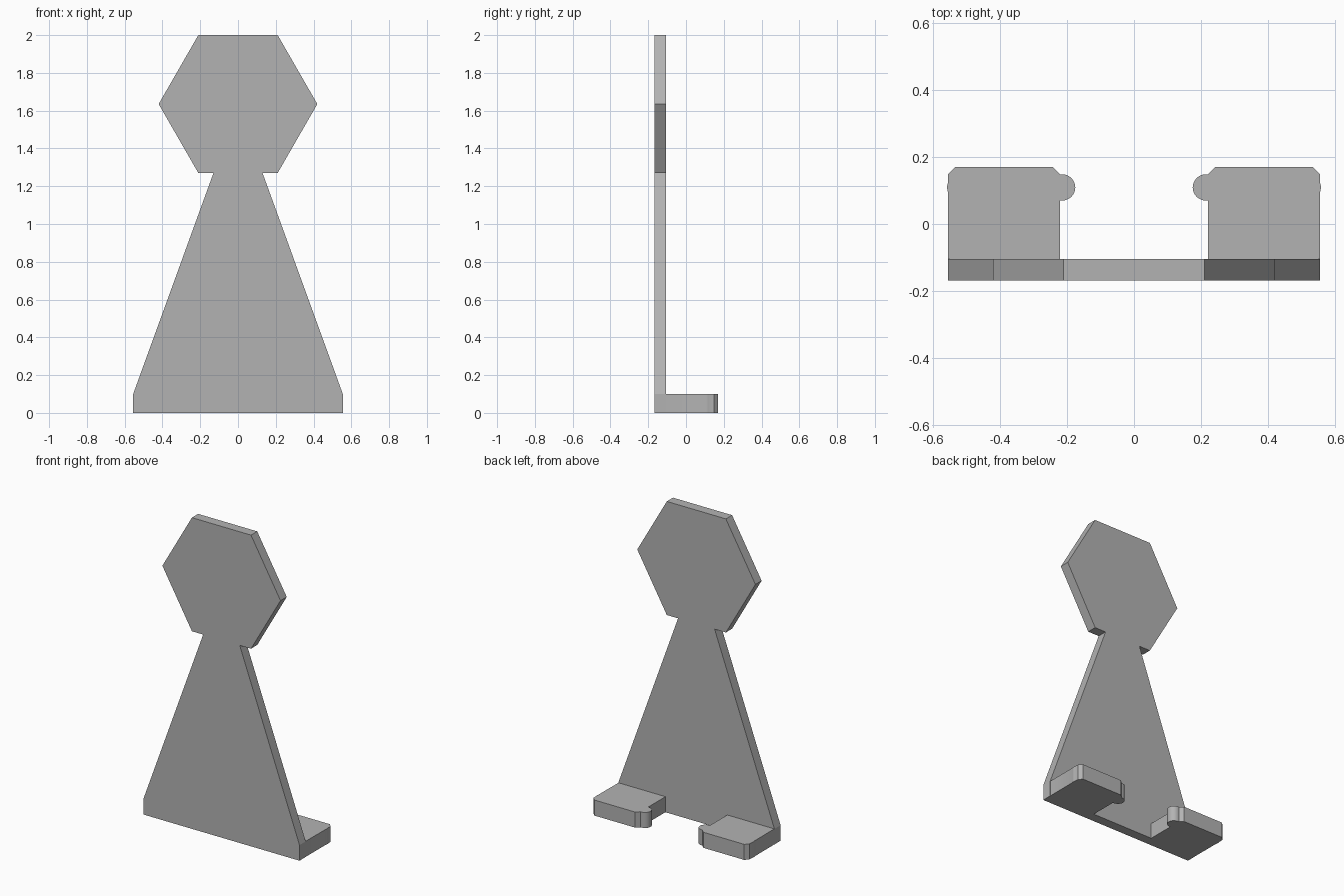
import bpy, bmesh
from math import sin, cos, asin, pi
from mathutils import Vector

cube = bpy.data.objects.get("Cube")
if cube:
    bpy.data.objects.remove(cube, do_unlink=True)

grey = bpy.data.materials.new("light_grey")
grey.use_nodes = True
colour = (0.45, 0.45, 0.45, 1)
grey.diffuse_color = colour
grey.node_tree.nodes["Principled BSDF"].inputs["Base Color"].default_value = colour


def prism(name, outline, direction):
    """Extrude a closed outline of 3D points along a direction."""
    bm = bmesh.new()
    face = bm.faces.new([bm.verts.new(p) for p in outline])
    result = bmesh.ops.extrude_face_region(bm, geom=[face], use_keep_orig=True)
    moved = [g for g in result["geom"] if isinstance(g, bmesh.types.BMVert)]
    bmesh.ops.translate(bm, verts=moved, vec=Vector(direction))
    bmesh.ops.recalc_face_normals(bm, faces=bm.faces)
    mesh = bpy.data.meshes.new(name)
    bm.to_mesh(mesh)
    bm.free()
    mesh.materials.append(grey)
    obj = bpy.data.objects.new(name, mesh)
    bpy.context.collection.objects.link(obj)
    return obj


def arc(cx, cy, radius, start, end, steps):
    return [(cx + radius * cos(start + (end - start) * i / steps),
             cy + radius * sin(start + (end - start) * i / steps))
            for i in range(steps + 1)]


FRONT, BACK, REAR = -0.168, -0.105, 0.17
HALF, FOOT_HEIGHT = 0.555, 0.1

# Upright plate: flared body with a hexagonal head
half_outline = [(HALF, 0), (HALF, FOOT_HEIGHT), (0.13, 1.27),
                (0.21, 1.27), (0.42, 1.635), (0.21, 2)]
outline = half_outline + [(-x, z) for x, z in reversed(half_outline)]
prism("upright_plate", [(x, FRONT, z) for x, z in outline],
      (0, BACK - FRONT, 0))

# Feet: chamfered blocks with a rounded catch on the inner side
inner, chamfer, radius, catch_y = 0.22, 0.022, 0.039, 0.109
foot = [(inner, BACK), (HALF - 0.001, BACK)]
foot += arc(0.518, catch_y, radius, -0.35, 0.35, 6)
foot += [(HALF - 0.001, REAR - chamfer), (HALF - chamfer, REAR),
         (inner + chamfer, REAR), (inner, REAR - chamfer)]
foot += arc(0.214, catch_y, radius, pi / 2, 3 * pi / 2, 16)
foot += [(inner, catch_y - radius)]
for side, sign in (("left", 1), ("right", -1)):
    prism(side + "_foot", [(sign * x, y, 0) for x, y in foot],
          (0, 0, FOOT_HEIGHT))

# Smooth the rounded catches while keeping the corners sharp
for obj in bpy.context.collection.objects:
    if obj.name.endswith("_foot"):
        bpy.ops.object.select_all(action='DESELECT')
        obj.select_set(True)
        bpy.context.view_layer.objects.active = obj
        bpy.ops.object.shade_smooth_by_angle(angle=0.4)
